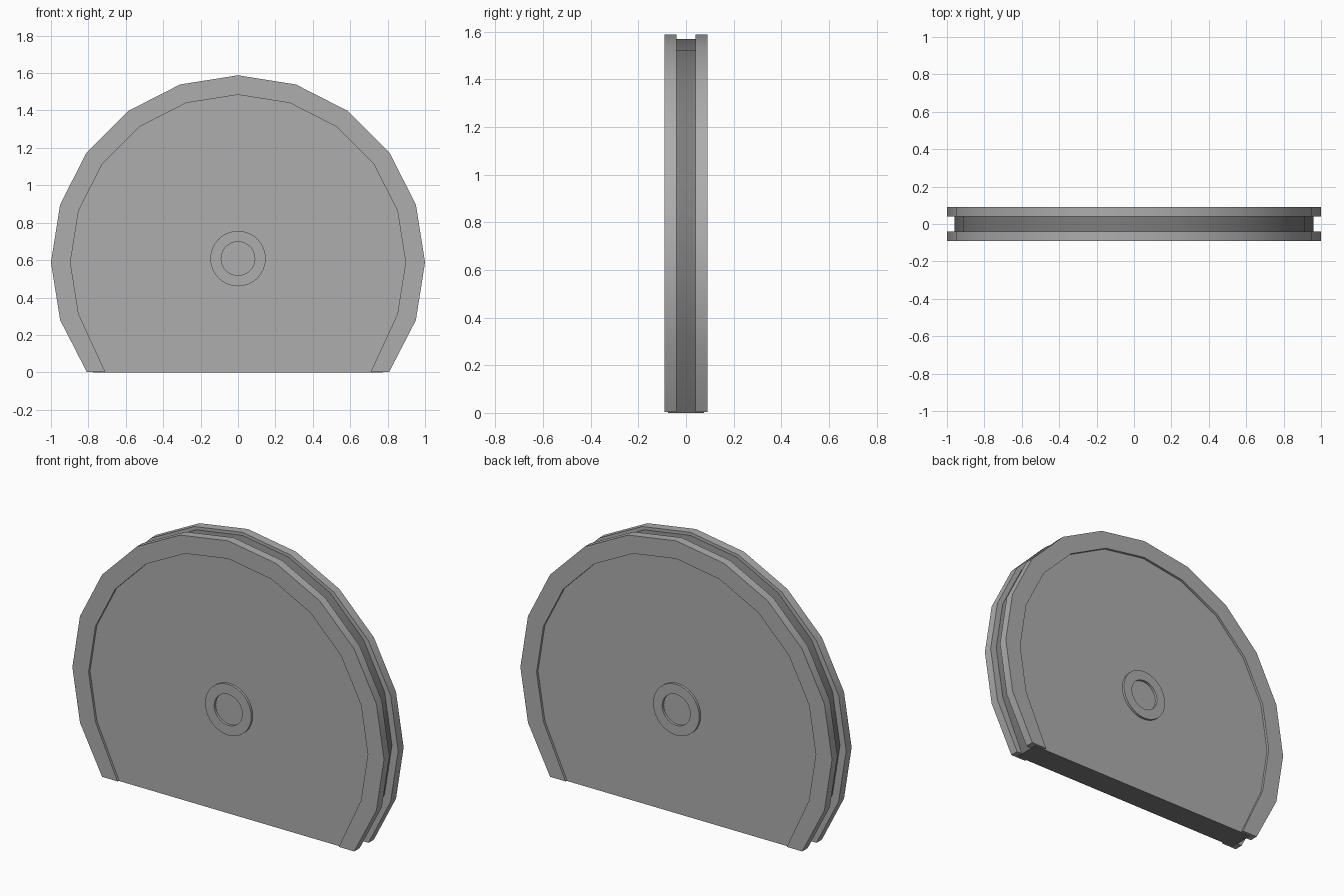
import bpy, bmesh
from math import sin, cos, radians, pi

if "Cube" in bpy.data.objects:
    bpy.data.objects.remove(bpy.data.objects["Cube"])

ZC = 0.588


def material(name, v):
    m = bpy.data.materials.new(name)
    m.diffuse_color = (v, v, v, 1)
    m.use_nodes = True
    m.node_tree.nodes["Principled BSDF"].inputs["Base Color"].default_value = m.diffuse_color
    return m


GREY = material("mid_grey", 0.42)
DARK = material("dark_grey", 0.205)


def make_object(name, bm):
    bmesh.ops.recalc_face_normals(bm, faces=bm.faces)
    me = bpy.data.meshes.new(name)
    bm.to_mesh(me)
    bm.free()
    me.materials.append(GREY)
    ob = bpy.data.objects.new(name, me)
    bpy.context.collection.objects.link(ob)
    bpy.ops.object.select_all(action='DESELECT')
    ob.select_set(True)
    bpy.context.view_layer.objects.active = ob
    bpy.ops.object.shade_smooth_by_angle(angle=radians(30))
    return ob


def arc(r, zc, end_x, end_z):
    """Faceted arc in 18 degree steps with its two ends placed on the flat base."""
    pts = [(r * cos(radians(a)), zc + r * sin(radians(a))) for a in range(-18, 199, 18)]
    return [(end_x, end_z)] + pts + [(-end_x, end_z)]


def prism(name, outline, y0, y1):
    bm = bmesh.new()
    face = bm.faces.new([bm.verts.new((x, y0, z)) for x, z in outline])
    ext = bmesh.ops.extrude_face_region(bm, geom=[face])
    verts = [v for v in ext["geom"] if isinstance(v, bmesh.types.BMVert)]
    bmesh.ops.translate(bm, verts=verts, vec=(0, y1 - y0, 0))
    return make_object(name, bm)


def band(name, outer, inner, y0, y1, closed=False):
    """Solid strip of rectangular section running between two outlines."""
    bm = bmesh.new()
    rows = [[bm.verts.new((p[0], y, p[1])) for p, y in
             ((o, y0), (o, y1), (i, y1), (i, y0))] for o, i in zip(outer, inner)]
    n = len(rows)
    for k in range(n if closed else n - 1):
        a, b = rows[k], rows[(k + 1) % n]
        for j in range(4):
            m = (j + 1) % 4
            bm.faces.new((a[j], a[m], b[m], b[j]))
    if not closed:
        bm.faces.new(rows[0])
        bm.faces.new(rows[-1])
    return make_object(name, bm)


def circle(r, zc, n=32):
    return [(r * cos(2 * pi * k / n), zc + r * sin(2 * pi * k / n)) for k in range(n)]


# Core plate with a darker edge: groove floor and underside
core = prism("core_plate", arc(0.96, 0.61, 0.775, 0.0), -0.076, 0.076)
core.data.materials.append(DARK)
for p in core.data.polygons:
    p.material_index = 0 if abs(p.normal.y) > 0.5 else 1

# Raised rim and hub washer on each face
for side, s in (("front", -1), ("back", 1)):
    band(side + "_rim", arc(1.0, ZC, 0.809, 0.003), arc(0.896, ZC, 0.71, 0.003),
         s * 0.04, s * 0.09)
    band(side + "_hub_washer", circle(0.148, 0.608), circle(0.09, 0.608),
         s * 0.07, s * 0.09, closed=True)
